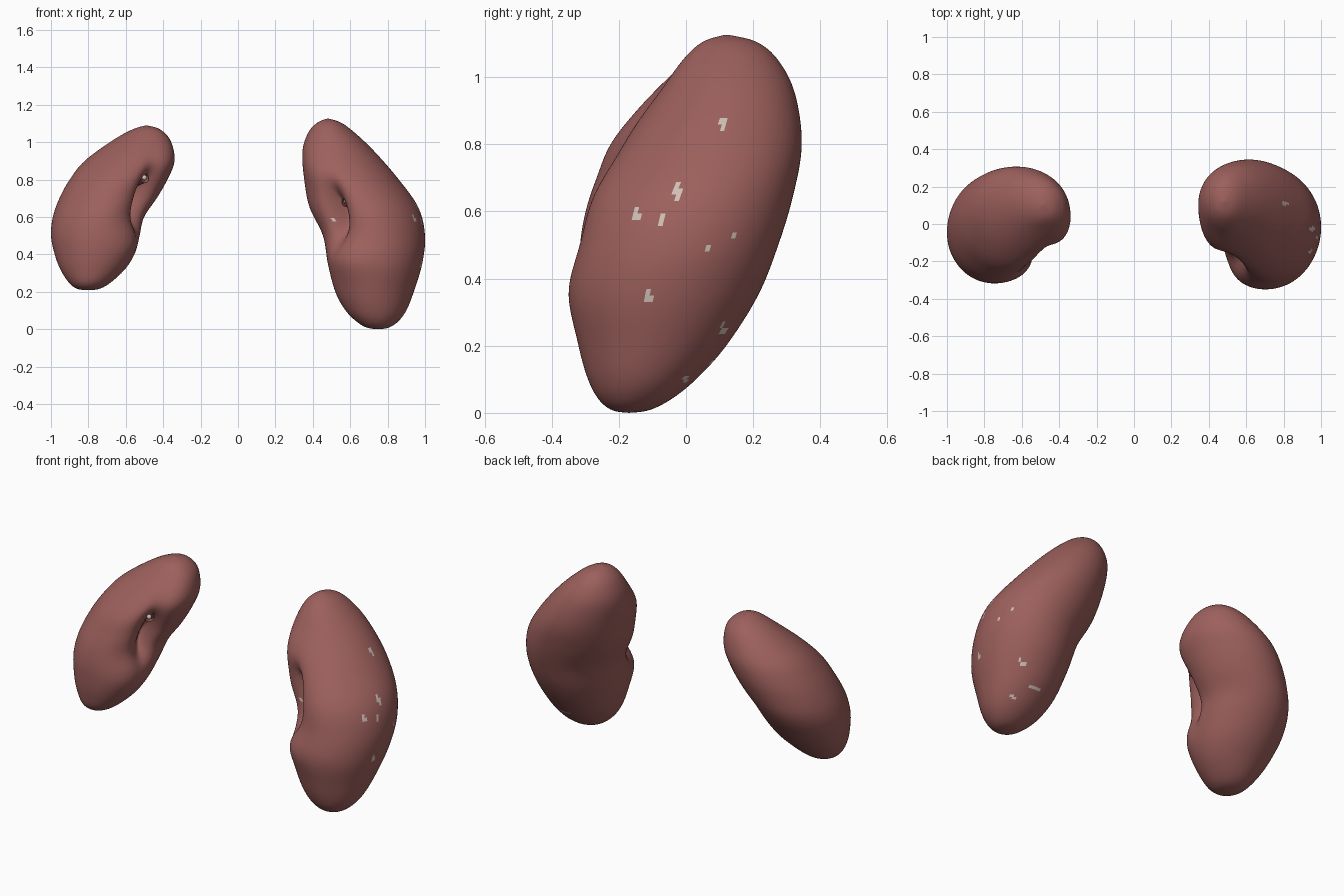
import bpy
import bmesh
import math

cube = bpy.data.objects.get("Cube")
if cube:
    bpy.data.objects.remove(cube, do_unlink=True)


def make_material(name, colour):
    mat = bpy.data.materials.new(name)
    mat.use_nodes = True
    mat.diffuse_color = colour
    shader = mat.node_tree.nodes["Principled BSDF"]
    shader.inputs["Base Color"].default_value = colour
    shader.inputs["Roughness"].default_value = 0.7
    return mat


tissue = make_material("kidney_red_brown", (0.335, 0.117, 0.108, 1))
pale = make_material("pale_fleck", (0.62, 0.52, 0.46, 1))

SIDES = 128
STEPS = 8


def spline(p, q, r, s, t):
    """Catmull-Rom blend between q and r."""
    return q + 0.5 * t * (r - p + t * (2 * p - 5 * q + 4 * r - s
                                       + t * (3 * (q - r) + s - p)))


def smooth_rows(rows):
    """Fill in extra cross-sections between the given ones."""
    last = len(rows) - 1
    result = []
    for i in range(last):
        around = [rows[max(0, min(last, i + k))] for k in (-1, 0, 1, 2)]
        for step in range(STEPS):
            t = step / STEPS
            result.append([spline(*vals, t) for vals in zip(*around)])
    result.append(list(rows[-1]))
    return result


def bump(value, width):
    return math.exp(-(value / width) ** 2)


def wrap(angle):
    return (angle + math.pi) % math.tau - math.pi


def section_point(row, angle, hilum, hilum_z, lean, skew):
    """Point on a skewed oval section, pressed inward at the hilum."""
    z, x0, x1, y0, y1 = row
    dx = (x1 - x0) / 2 * math.cos(angle)
    dy = (y1 - y0) / 2 * math.sin(angle + skew)
    rise = z - hilum_z
    turn = wrap(math.atan2(dy, dx) - hilum)
    # the slit swings round the body as it rises
    slit_turn = wrap(turn - lean * rise)
    hollow = 0.18 * bump(slit_turn, 0.55) * bump(rise, 0.17)
    slit = 0.4 * bump(slit_turn, 0.21) * bump(rise, 0.14)
    # rounded lobes below and above the slit
    lobes = 0.08 * bump(rise + 0.25, 0.1) + 0.11 * bump(rise - 0.24, 0.14)
    k = 1 - hollow - slit + bump(turn, 0.5) * lobes
    return ((x0 + x1) / 2 + dx * k, (y0 + y1) / 2 + dy * k, z)


def make_kidney(name, rows, hilum, hilum_z, lean, skew, flecks=()):
    rows = smooth_rows(rows)
    bm = bmesh.new()
    rings = []
    for row in rows[1:-1]:
        rings.append([bm.verts.new(section_point(
            row, math.tau * i / SIDES, hilum, hilum_z, lean, skew))
            for i in range(SIDES)])
    for low, high in zip(rings, rings[1:]):
        for i in range(SIDES):
            j = (i + 1) % SIDES
            bm.faces.new((low[i], low[j], high[j], high[i]))
    # Close both poles
    for row, ring in ((rows[0], rings[0]), (rows[-1], rings[-1])):
        tip = bm.verts.new((row[1], row[3], row[0]))
        for i in range(SIDES):
            bm.faces.new((ring[i], ring[(i + 1) % SIDES], tip))
    bmesh.ops.recalc_face_normals(bm, faces=bm.faces)
    # Small pale flecks on the outer side
    for face in bm.faces:
        face.smooth = True
        c = face.calc_center_median()
        if face.normal.x > -0.1 and any(
                math.hypot((c.y - y) * 1.5, c.z - z) < r
                for y, z, r in flecks):
            face.material_index = 1
    mesh = bpy.data.meshes.new(name)
    bm.to_mesh(mesh)
    bm.free()
    mesh.materials.append(tissue)
    mesh.materials.append(pale)
    obj = bpy.data.objects.new(name, mesh)
    bpy.context.collection.objects.link(obj)
    # Soften the section-to-section transitions
    relax = obj.modifiers.new("relax", "SMOOTH")
    relax.factor = 0.5
    relax.iterations = 4


def make_vessel(name, points, radius):
    """Short stump lying inside the hilum, with a pale core at its mouth."""
    curve = bpy.data.curves.new(name, "CURVE")
    curve.dimensions = "3D"
    curve.bevel_depth = radius
    curve.bevel_resolution = 4
    path = curve.splines.new("NURBS")
    path.points.add(len(points) - 1)
    for target, p in zip(path.points, points):
        target.co = (*p, 1)
    path.use_endpoint_u = True
    path.order_u = 3
    curve.materials.append(tissue)
    obj = bpy.data.objects.new(name, curve)
    bpy.context.collection.objects.link(obj)
    bpy.ops.mesh.primitive_uv_sphere_add(
        segments=16, ring_count=8, radius=radius * 0.5, location=points[-1])
    core = bpy.context.object
    core.name = name + "_core"
    core.data.materials.append(pale)
    bpy.ops.object.shade_smooth()


# Cross-sections: height, x range, y range
left_rows = [
    (0, .75, .75, -.17, -.17),
    (.008, .69, .805, -.22, -.11),
    (.04, .635, .855, -.26, -.045),
    (.1, .575, .90, -.292, .03),
    (.2, .52, .94, -.32, .12),
    (.35, .48, .985, -.345, .215),
    (.5, .45, 1.0, -.32, .275),
    (.65, .38, .965, -.285, .32),
    (.8, .355, .86, -.19, .345),
    (.95, .345, .73, -.08, .325),
    (1.05, .375, .625, -.01, .275),
    (1.105, .425, .55, .05, .21),
    (1.127, .48, .48, .12, .12),
]
right_rows = [
    (.208, -.80, -.80, -.19, -.19),
    (.216, -.86, -.74, -.245, -.115),
    (.25, -.905, -.68, -.285, -.05),
    (.32, -.95, -.605, -.305, .03),
    (.4, -.98, -.555, -.315, .11),
    (.5, -1.0, -.52, -.315, .19),
    (.6, -.99, -.49, -.30, .25),
    (.7, -.955, -.425, -.27, .285),
    (.8, -.90, -.375, -.23, .305),
    (.9, -.82, -.345, -.15, .30),
    (1.01, -.67, -.365, -.04, .25),
    (1.07, -.56, -.42, .03, .18),
    (1.09, -.49, -.49, .10, .10),
]
# Fleck position along y and z, and size
left_flecks = [
    (.11, .86, .015), (-.025, .66, .023), (-.145, .59, .019),
    (-.075, .57, .018), (.07, .49, .012), (.14, .53, .013),
    (-.11, .35, .018), (.11, .25, .014), (.08, .15, .012), (0, .1, .01),
]

make_kidney("left_kidney", left_rows, math.radians(-128), .62, 1.2, .04,
            left_flecks)
make_kidney("right_kidney", right_rows, math.radians(-38), .7, -1.6, -.05)

# Vessel stumps tucked into each hilum
make_vessel("left_renal_vein",
            [(.64, -.03, .66), (.605, -.1, .675), (.58, -.14, .685)], .03)
make_vessel("right_renal_vein",
            [(-.58, -.03, .78), (-.53, -.09, .8), (-.5, -.13, .81)], .028)
